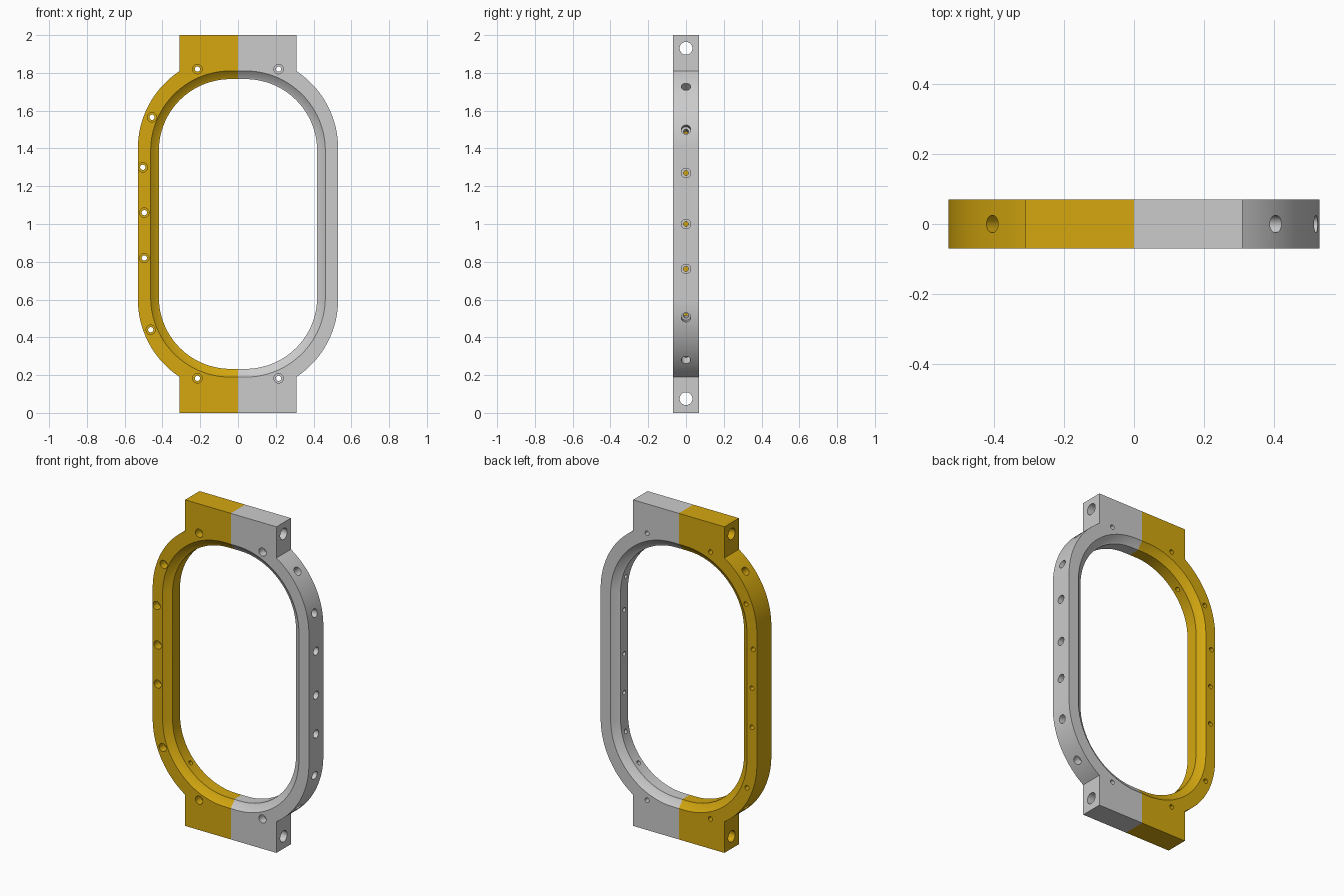
import bpy, bmesh
from math import sin, cos, acos, asin, pi, sqrt
from mathutils import Vector

if "Cube" in bpy.data.objects:
    bpy.data.objects.remove(bpy.data.objects["Cube"])

T = 0.07                     # half thickness
CX, R, ZO = 0.04, 0.49, 0.40  # outer arc: centre x, radius, centre height from middle


def loft(bm, rings):
    """Closed solid through a list of rings with equal point counts."""
    vs = [[bm.verts.new(p) for p in ring] for ring in rings]
    n = len(vs[0])
    for a, b in zip(vs, vs[1:]):
        for i in range(n):
            j = (i + 1) % n
            bm.faces.new((a[i], a[j], b[j], b[i]))
    bm.faces.new(vs[0])
    bm.faces.new(vs[-1])


def to_object(bm, name):
    bmesh.ops.recalc_face_normals(bm, faces=bm.faces[:])
    me = bpy.data.meshes.new(name)
    bm.to_mesh(me)
    bm.free()
    ob = bpy.data.objects.new(name, me)
    bpy.context.collection.objects.link(ob)
    return ob


def turned(bm, start, direction, profile, n=24):
    """Round cutter from (depth, radius) pairs along a direction."""
    d = Vector(direction).normalized()
    u = d.orthogonal().normalized()
    v = d.cross(u)
    loft(bm, [[Vector(start) + d * t + (u * cos(2 * pi * i / n) + v * sin(2 * pi * i / n)) * r
               for i in range(n)] for t, r in profile])


def opening_ring(w, y, n=24):
    """Rounded opening outline of half width w at depth y."""
    pts = []
    for k, (sx, sz) in enumerate(((1, 1), (-1, 1), (-1, -1), (1, -1))):
        for i in range(n + 1):
            a = (k + i / n) * pi / 2
            pts.append((sx * CX + (w - CX) * cos(a), y, 1 + sz * 0.388 + (w - CX) * sin(a)))
    return pts


def half_outline(s, y, n=28):
    a0 = acos((0.31 - CX) / R)
    up = [(0, 1), (0.31, 1)]
    for i in range(n + 1):
        a = a0 * (1 - i / n)
        up.append((CX + R * cos(a), ZO + R * sin(a)))
    pts = up + [(x, -z) for x, z in reversed(up)]
    return [(s * x, y, 1 + z) for x, z in pts]


def rim_point(s, z):
    """Point and inward direction on the outer rim at height z."""
    h = z - 1
    e = max(0, abs(h) - ZO) / R * (1 if h > 0 else -1)
    c = sqrt(1 - e * e)
    return (s * (CX + R * c), 0, z), (-s * c, 0, -e)


def cut(ob, bm):
    cutter = to_object(bm, "cutter")
    cutter.hide_render = True
    mod = ob.modifiers.new("cut", 'BOOLEAN')
    mod.operation = 'DIFFERENCE'
    mod.solver = 'EXACT'
    mod.object = cutter
    bpy.context.view_layer.objects.active = ob
    bpy.ops.object.modifier_apply(modifier=mod.name)
    bpy.data.objects.remove(cutter)


def build_half(name, s, front_holes, rim_holes):
    # Solid half plate with end tabs
    bm = bmesh.new()
    loft(bm, [half_outline(s, -T), half_outline(s, T)])
    ob = to_object(bm, name)

    # Opening with chamfer and small lip on both faces
    section = [(0.0825, 0.476), (0.04, 0.430), (0.036, 0.419)]
    bm = bmesh.new()
    loft(bm, [opening_ring(w, -y) for y, w in section] +
             [opening_ring(w, y) for y, w in reversed(section)])
    cut(ob, bm)

    # Counterbored screw holes and plain tab holes
    bm = bmesh.new()
    for x, z in front_holes:
        turned(bm, (s * x, -T, z), (0, 1, 0), [(-0.03, 0.025), (0.05, 0.025), (0.05, 0.014), (0.2, 0.014)])
    for z in rim_holes:
        p, d = rim_point(s, z)
        turned(bm, p, d, [(-0.03, 0.025), (0.05, 0.025), (0.05, 0.013), (0.18, 0.013)])
    for z in (0.075, 1.93):
        turned(bm, (s * 0.4, 0, z), (-s, 0, 0), [(0, 0.034), (0.45, 0.034)], 32)
    cut(ob, bm)

    bpy.ops.object.select_all(action='DESELECT')
    ob.select_set(True)
    bpy.context.view_layer.objects.active = ob
    bpy.ops.object.shade_smooth_by_angle(angle=pi / 7)
    return ob


tab_screws = [(0.215, 1.82), (0.215, 0.183)]
build_half("right_frame_half", 1, tab_screws, [1.727, 1.50, 1.27, 1.0, 0.762, 0.505, 0.28])
left = build_half("left_frame_half", -1,
                  tab_screws + [(0.455, 1.565), (0.504, 1.30), (0.496, 1.06), (0.496, 0.82), (0.462, 0.44)],
                  [1.727, 0.28])

gold = bpy.data.materials.new("gold")
gold.diffuse_color = (0.66, 0.39, 0.005, 1)
gold.use_nodes = True
gold.node_tree.nodes["Principled BSDF"].inputs["Base Color"].default_value = gold.diffuse_color
left.data.materials.clear()
left.data.materials.append(gold)
